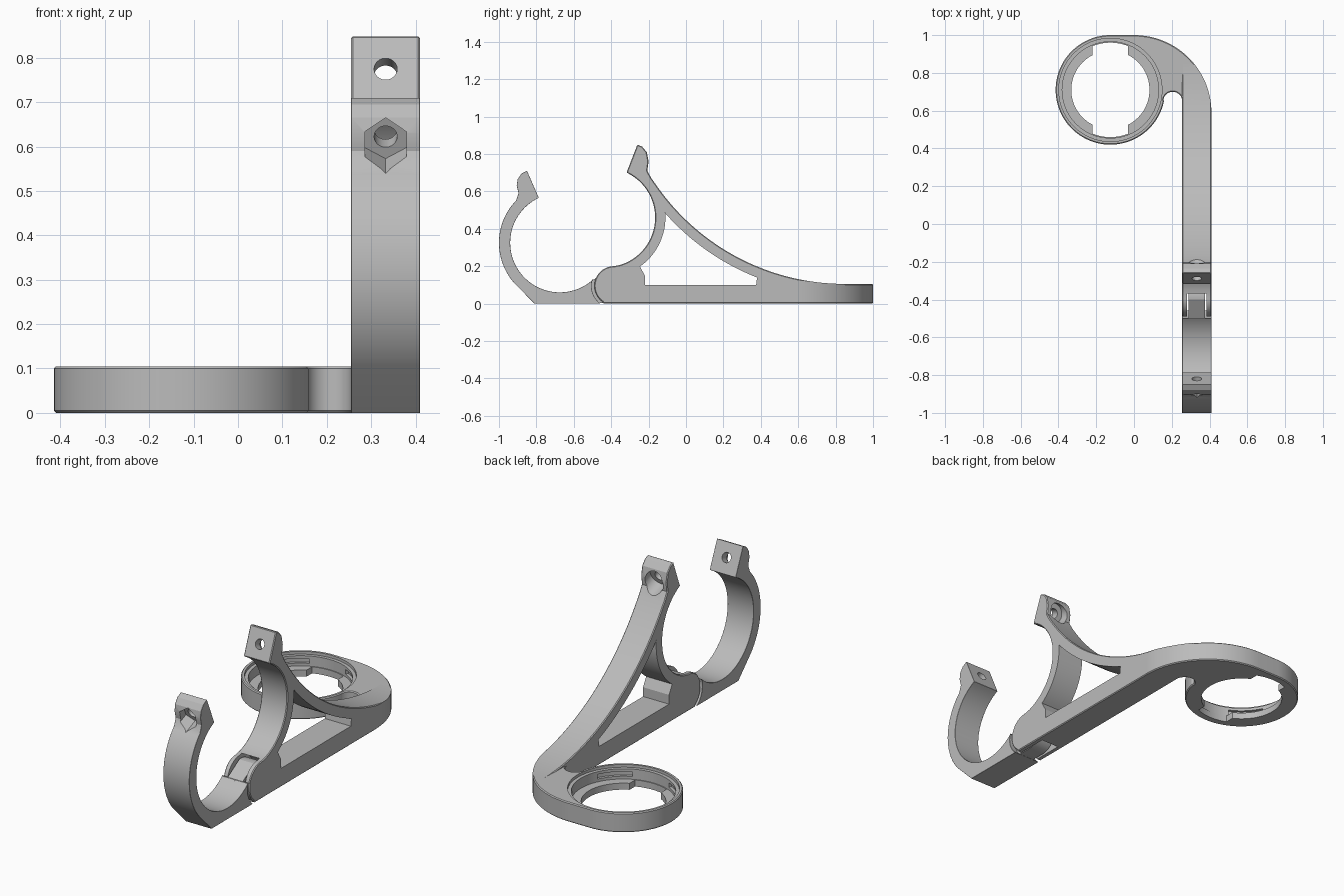
import bpy, bmesh, math
from mathutils import Vector

cube = bpy.data.objects.get("Cube")
if cube:
    bpy.data.objects.remove(cube, do_unlink=True)

grey = bpy.data.materials.new("plain_grey")
grey.use_nodes = True
COLOUR = (0.5, 0.5, 0.5, 1)
grey.diffuse_color = COLOUR
grey.node_tree.nodes["Principled BSDF"].inputs["Base Color"].default_value = COLOUR

X, Y, Z = Vector((1, 0, 0)), Vector((0, 1, 0)), Vector((0, 0, 1))
PLAN, SIDE = (X, Y, Z), (Y, Z, X)
LEFT, RIGHT = 0.255, 0.41
MID = (LEFT + RIGHT) / 2


def arc(c, r, a, b, n=24):
    """Points on an arc from angle a to angle b, in degrees."""
    angles = [math.radians(a + (b - a) * i / n) for i in range(n + 1)]
    return [(c[0] + r * math.cos(t), c[1] + r * math.sin(t)) for t in angles]


def circle(c, r, n=64):
    return arc(c, r, 90, 450, n)[:-1]


def prism(name, pts, frame, lo, hi, origin=Vector(), bevel=0):
    """Extrude a profile from lo to hi along the third axis of the frame."""
    u, v, w = frame
    bm = bmesh.new()
    face = bm.faces.new([bm.verts.new(origin + u * p + v * q + w * lo) for p, q in pts])
    moved = bmesh.ops.extrude_face_region(bm, geom=[face])["geom"]
    bmesh.ops.translate(bm, vec=w * (hi - lo),
                        verts=[g for g in moved if isinstance(g, bmesh.types.BMVert)])
    bmesh.ops.recalc_face_normals(bm, faces=bm.faces)
    mesh = bpy.data.meshes.new(name)
    bm.to_mesh(mesh)
    bm.free()
    mesh.materials.append(grey)
    obj = bpy.data.objects.new(name, mesh)
    bpy.context.collection.objects.link(obj)
    if bevel:
        mod = obj.modifiers.new("edge_chamfer", "BEVEL")
        mod.width, mod.segments = bevel, 1
        mod.limit_method, mod.angle_limit = "ANGLE", math.radians(50)
        apply(obj, mod)
    return obj


def apply(obj, mod):
    bpy.ops.object.select_all(action="DESELECT")
    bpy.context.view_layer.objects.active = obj
    obj.select_set(True)
    bpy.ops.object.modifier_apply(modifier=mod.name)


def boolean(obj, other, operation="DIFFERENCE"):
    mod = obj.modifiers.new("cut", "BOOLEAN")
    mod.operation, mod.solver, mod.object = operation, "EXACT", other
    apply(obj, mod)
    bpy.data.objects.remove(other, do_unlink=True)


def bolt_hole(obj, y, z, dy, dz, sides):
    """Through hole plus an outer recess with the given number of sides."""
    axis = Vector((0, dy, dz)).normalized()
    frame = (X, axis.cross(X), axis)
    at = Vector((MID, y, z))
    boolean(obj, prism("bolt_cutter", circle((0, 0), 0.026, 24), frame, -0.1, 0.2, at))
    boolean(obj, prism("recess_cutter", circle((0, 0), 0.054, sides), frame, 0.045, 0.25, at))


# Shared centres in the side plane (y, z)
hinge = (-0.385, 0.095)
front_centre, rear_centre = (-0.675, 0.325), (-0.43, 0.46)
sweep = (0.85, 1.333)

# Front clamp half with its ear
pts = arc(front_centre, 0.265, 115, 312, 48)
pts += arc(hinge, 0.12, 164, 232.3, 12)
pts += [(-0.81, 0)] + arc(front_centre, 0.325, 222, 136, 28)
pts += [(-0.895, 0.59), (-0.905, 0.63), (-0.9, 0.665), (-0.88, 0.695), (-0.85, 0.71)]
front_clamp = prism("front_clamp", pts, SIDE, LEFT, RIGHT, bevel=0.005)
bolt_hole(front_clamp, -0.82, 0.64, -0.92, -0.39, 6)

# Hinge tongue that sits in the slot of the rear half
pts = [(-0.52, 0.003), (-0.385, 0.003)] + arc(hinge, 0.092, -90, 100) + [(-0.505, 0.122)]
tongue = prism("hinge_tongue", pts, SIDE, 0.288, 0.377)
boolean(front_clamp, tongue, "UNION")

# Rear clamp half, base bar and swept strut in one profile
pts = [(-0.26, 0.85)] + arc(rear_centre, 0.265, 65, -72, 40)
pts += arc(hinge, 0.105, 90, 235) + [(-0.445, 0), (0.6, 0), (0.6, 0.06), (0.85, 0.06)]
pts += arc(sweep, 1.228, 270, 215.5, 40)
pts += [(-0.185, 0.67), (-0.207, 0.71), (-0.2, 0.76), (-0.21, 0.81), (-0.235, 0.84)]
body = prism("rear_clamp_and_arm", pts, SIDE, LEFT, RIGHT, bevel=0.005)

# Triangular opening below the strut
pts = [(0.375, 0.1), (-0.22, 0.1), (-0.22, 0.15)]
pts += arc(rear_centre, 0.32, -55, 5) + arc(sweep, 1.283, 221.6, 248.5)
boolean(body, prism("opening_cutter", pts, SIDE, 0.1, 0.6))

# Hinge slot and bolt seat
pts = [(-0.6, -0.1), (-0.275, -0.1)] + arc(hinge, 0.11, 0, 100) + [(-0.6, 0.2)]
boolean(body, prism("slot_cutter", pts, SIDE, 0.28, 0.385))
bolt_hole(body, -0.29, 0.775, 0.93, -0.37, 32)

# Round the back corner of the strut to follow the bend
bend = (0, 0.59)
pts = arc(bend, 0.41, 0, 90, 32) + [(0, 1.1), (0.5, 1.1), (0.5, 0.59)]
boolean(body, prism("corner_cutter", pts, PLAN, 0.03, 0.5))

# Holder ring with the bend that joins it to the arm
ring = (-0.125, 0.71)
pts = arc(ring, 0.29, 90, 348, 64) + arc((0.205, 0.65), 0.05, 170, 0, 16)
pts += [(LEFT, 0.55), (RIGHT, 0.55)] + arc(bend, 0.41, 0, 90, 32)
holder = prism("holder_ring", pts, PLAN, 0, 0.105, bevel=0.005)

# Stepped bore: through hole, recess and rim
for radius, floor in ((0.207, -0.1), (0.255, 0.035), (0.273, 0.09)):
    boolean(holder, prism("bore_cutter", circle(ring, radius, 80), PLAN, floor, 0.2))

# Two entry notches in the lower flange
pts = arc(ring, 0.25, 68, 112, 12) + arc(ring, 0.25, 248, 292, 12)
boolean(holder, prism("notch_cutter", pts, PLAN, -0.1, 0.2))

# Locking grooves in the inner wall
for start in range(25, 385, 90):
    pts = arc(ring, 0.27, start, start + 40, 12) + arc(ring, 0.22, start + 40, start, 12)
    boolean(holder, prism("groove_cutter", pts, PLAN, 0.05, 0.075))

boolean(body, holder, "UNION")

for obj in (front_clamp, body):
    bpy.ops.object.select_all(action="DESELECT")
    bpy.context.view_layer.objects.active = obj
    obj.select_set(True)
    bpy.ops.object.shade_smooth_by_angle(angle=math.radians(25))
